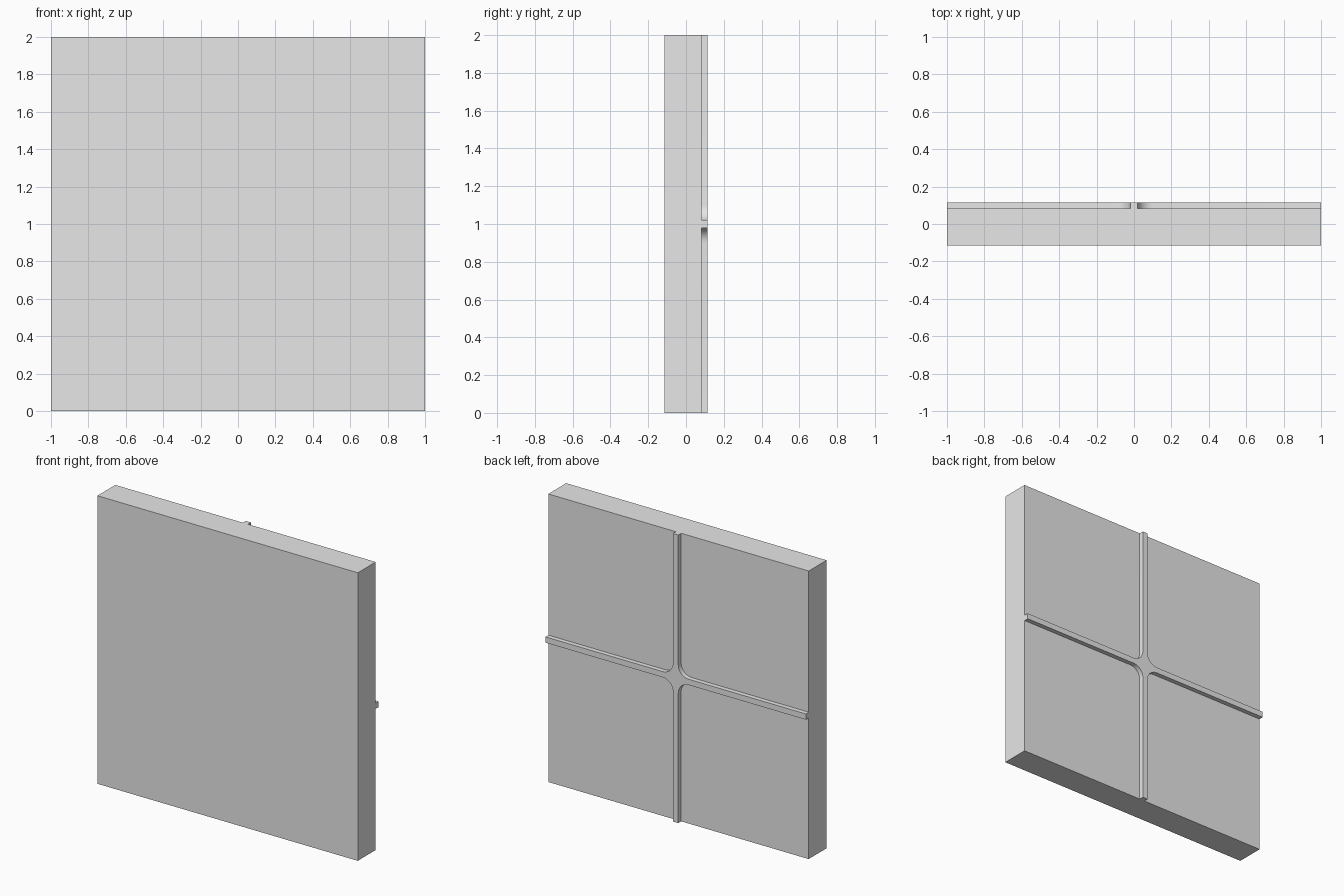
import bpy
import bmesh
import math
from mathutils import Vector

cube = bpy.data.objects.get("Cube")
if cube:
    bpy.data.objects.remove(cube, do_unlink=True)

HALF = 1.0          # half of the panel side
BACK = 0.114        # outermost y of the ribs
PLATE_BACK = 0.082  # back surface of the plate
RIB = 0.02          # half width of a rib
FILLET = 0.08       # radius where the ribs meet
STEPS = 10

grey = bpy.data.materials.new("light grey")
grey.use_nodes = True
grey.diffuse_color = (0.8, 0.8, 0.8, 1)
grey.node_tree.nodes["Principled BSDF"].inputs["Base Color"].default_value = (0.8, 0.8, 0.8, 1)


def extrude_profile(name, points, y_front, y_back):
    """Extrude a closed outline in the x-z plane along y."""
    bm = bmesh.new()
    face = bm.faces.new([bm.verts.new((x, y_front, z + HALF)) for x, z in points])
    result = bmesh.ops.extrude_face_region(bm, geom=[face], use_keep_orig=True)
    moved = [v for v in result["geom"] if isinstance(v, bmesh.types.BMVert)]
    bmesh.ops.translate(bm, verts=moved, vec=(0, y_back - y_front, 0))
    bmesh.ops.recalc_face_normals(bm, faces=bm.faces)
    mesh = bpy.data.meshes.new(name)
    bm.to_mesh(mesh)
    bm.free()
    mesh.materials.append(grey)
    obj = bpy.data.objects.new(name, mesh)
    bpy.context.collection.objects.link(obj)
    return obj


# Square plate
square = [(-HALF, -HALF), (HALF, -HALF), (HALF, HALF), (-HALF, HALF)]
extrude_profile("plate", square, -BACK, PLATE_BACK)

# Crossing ribs with filleted inner corners: one quarter turned four times
centre = RIB + FILLET
quarter = [Vector((HALF, -RIB)), Vector((HALF, RIB))]
for i in range(STEPS + 1):
    a = math.radians(270 - 90 * i / STEPS)
    quarter.append(Vector((centre + FILLET * math.cos(a), centre + FILLET * math.sin(a))))

outline = []
for turn in range(4):
    c, s = round(math.cos(turn * math.pi / 2)), round(math.sin(turn * math.pi / 2))
    outline += [(p.x * c - p.y * s, p.x * s + p.y * c) for p in quarter]
ribs = extrude_profile("cross_ribs", outline, PLATE_BACK, BACK)

# Smooth fillets, sharp rib edges
bpy.ops.object.select_all(action='DESELECT')
ribs.select_set(True)
bpy.context.view_layer.objects.active = ribs
bpy.ops.object.shade_smooth_by_angle(angle=math.radians(30))
